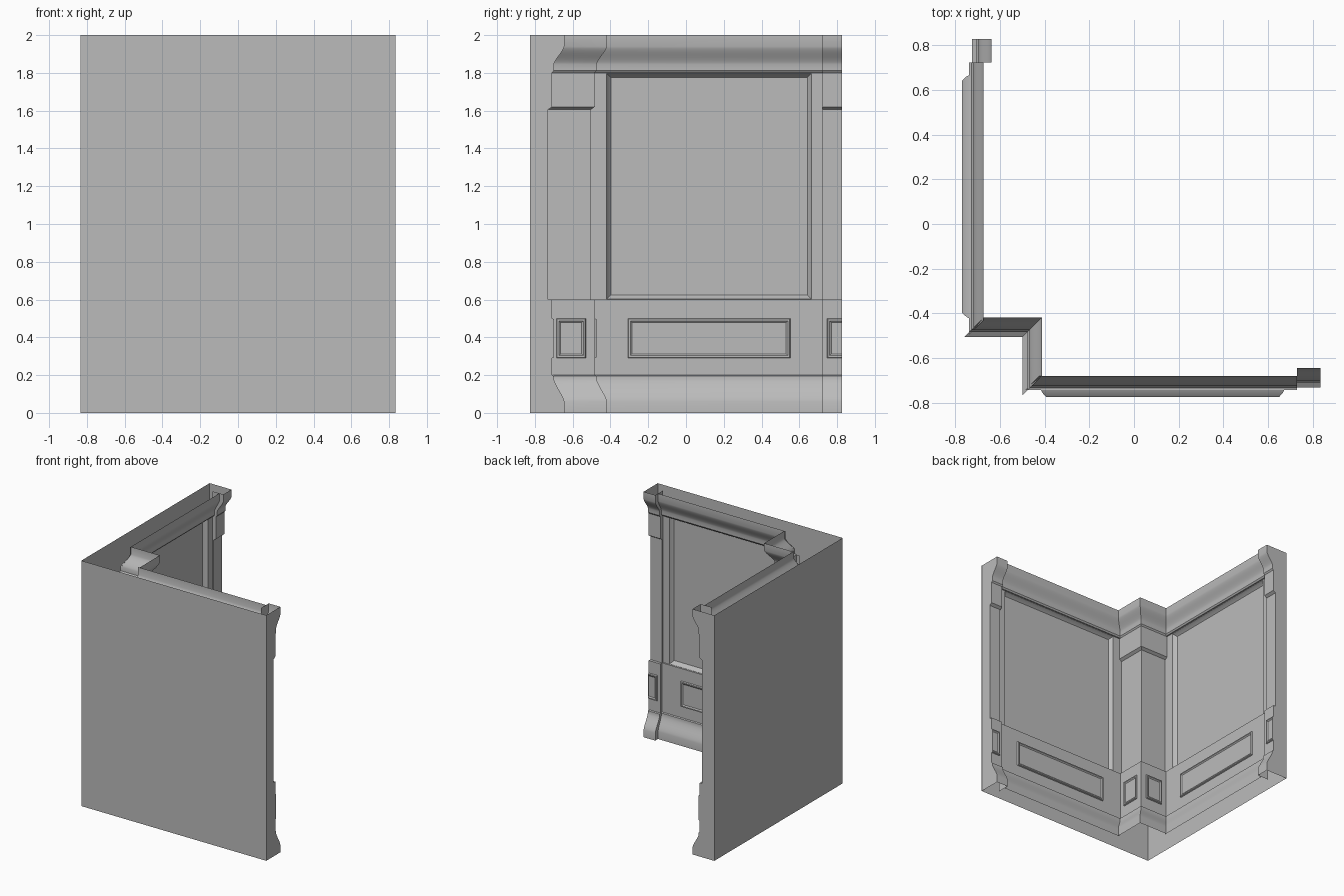
import bpy, bmesh, math

cube = bpy.data.objects.get("Cube")
if cube:
    bpy.data.objects.remove(cube)

grey = bpy.data.materials.new("plain_grey")
grey.use_nodes = True
GREY = (0.5, 0.5, 0.5, 1)
grey.diffuse_color = GREY
grey.node_tree.nodes["Principled BSDF"].inputs["Base Color"].default_value = GREY

END, PILASTER, PILLAR = 0.83, 0.725, -0.48      # plan positions along a wing
DADO, FRAME, BLOCK = -0.729, -0.74, -0.706      # face depths of a wing
SHIFT = 0.003


def make(name, faces, front=False):
    """Object from faces of (depth, along, z) points; the front wing is the mirrored one."""
    bm = bmesh.new()
    for face in faces:
        pts = [(u + SHIFT, d - SHIFT, z) if front else (d + SHIFT, u - SHIFT, z) for d, u, z in face]
        if front:
            pts.reverse()
        bm.faces.new([bm.verts.new(p) for p in pts])
    bmesh.ops.remove_doubles(bm, verts=bm.verts, dist=0.0001)
    mesh = bpy.data.meshes.new(name)
    bm.to_mesh(mesh)
    bm.free()
    mesh.materials.append(grey)
    ob = bpy.data.objects.new(name, mesh)
    bpy.context.collection.objects.link(ob)
    bpy.ops.object.select_all(action='DESELECT')
    ob.select_set(True)
    bpy.context.view_layer.objects.active = ob
    bpy.ops.object.shade_smooth_by_angle(angle=math.radians(28))


def sweep(path, profile, caps=None):
    """Run an (offset, z) profile along plan points that carry their mitre direction."""
    rows = [[(d + o * nd, u + o * nu, z) for o, z in profile] for d, u, nd, nu in path]
    faces = []
    for a, b in zip(rows, rows[1:]):
        for i in range(len(profile) - 1):
            faces.append([a[i], b[i], b[i + 1], a[i + 1]])
    if caps:
        for row, back, far in ((rows[0], caps[0], False), (rows[-1], caps[1], True)):
            u = row[0][1]
            loop = row + [(back, u, row[-1][2]), (back, u, row[0][2])]
            faces.append(loop[::-1] if far else loop)
    return faces


def rings(place, loops, fill=True):
    """Bridge nested rectangles (a0, a1, z0, z1, height) and close the innermost."""
    corner = []
    for a0, a1, z0, z1, h in loops:
        corner.append([(*place(a, h), z) for a, z in ((a0, z0), (a1, z0), (a1, z1), (a0, z1))])
    faces = []
    for outer, inner in zip(corner, corner[1:]):
        for i in range(4):
            j = (i + 1) % 4
            faces.append([outer[i], outer[j], inner[j], inner[i]])
    return faces + [corner[-1]]


def raised_panel(place, a0, a1, open_end=False):
    """Rimmed panel on the dado."""
    loops = []
    for inset, h in ((0, 0), (0.004, 0.010), (0.013, 0.010), (0.022, 0.003)):
        loops.append((a0 + inset, a1 if open_end else a1 - inset, 0.29 + inset, 0.5 - inset, h))
    return rings(place, loops)


def moulding(reach, z_near, z_far, start, steps=8):
    """S-curve from a small lip out to the full reach."""
    pts = []
    for i in range(steps + 1):
        t = i / steps
        ease = 0.5 * t + 0.5 * t * t * (3 - 2 * t)
        pts.append((start + (reach - start) * ease, z_near + (z_far - z_near) * t))
    return pts


def base(reach):
    return [(reach, 0)] + moulding(reach, 0.18, 0.06, 0.009)[::-1] + [(0.009, 0.195), (0, 0.2)]


def crown(reach):
    return [(0, 1.8), (0.009, 1.812)] + moulding(reach, 1.845, 1.94, 0.009) + [(reach, 2)]


# Column profile shared by the corner pillar and the end pilasters
column = base(0.065) + [(0, 0.6), (-0.022, 0.6), (-0.022, 1.605), (0, 1.62)] + crown(0.065)
step = FRAME - DADO

for front in (False, True):
    side = "front" if front else "side"
    back = -0.823 if front else -0.837

    # Half of the corner pillar, mitred at both corners
    pillar_path = [(PILLAR, PILLAR, 1, 1), (FRAME, PILLAR, 1, 1)]
    make(side + "_corner_pillar", sweep(pillar_path, column), front)
    make(side + "_pillar_panel",
         raised_panel(lambda a, h: (-a, PILLAR + h), 0.527, 0.683), front)

    # Wall base with dado, and crown
    wall_path = [(DADO, PILLAR, 1, 1), (DADO, PILASTER, 1, 0)]
    make(side + "_wall_dado", sweep(wall_path, base(0.053) + [(0, 0.6), (step, 0.6)]), front)
    make(side + "_wall_crown", sweep(wall_path, [(step, 1.8)] + crown(0.053)), front)
    make(side + "_dado_panel",
         raised_panel(lambda a, h: (DADO + h, a), -0.305, 0.555), front)

    # Framed recess of the main panel
    make(side + "_recessed_panel", rings(lambda a, h: (FRAME + h, a), [
        (-0.505, PILASTER, 0.6, 1.8, 0),
        (-0.418, 0.668, 0.602, 1.798, 0),
        (-0.412, 0.662, 0.608, 1.792, -0.012),
        (-0.395, 0.645, 0.625, 1.775, -0.031)]), front)

    # Half pilaster closing the wing
    end_path = [(BLOCK, PILASTER, 1, 0), (BLOCK, END, 1, 0)]
    make(side + "_end_pilaster", sweep(end_path, column, (FRAME, back)), front)
    make(side + "_pilaster_panel",
         raised_panel(lambda a, h: (BLOCK + h, a), 0.75, END, True), front)

# Plain outer sheets
X, Y = 0.834, 0.826
for name, (xa, ya), (xb, yb) in (("front_outer_wall", (-X, -Y), (X, -Y)),
                                 ("side_outer_wall", (-X, Y), (-X, -Y))):
    quad = [(xa, ya, 0), (xb, yb, 0), (xb, yb, 2), (xa, ya, 2)]
    make(name, [[(x - SHIFT, y + SHIFT, z) for x, y, z in quad]])
